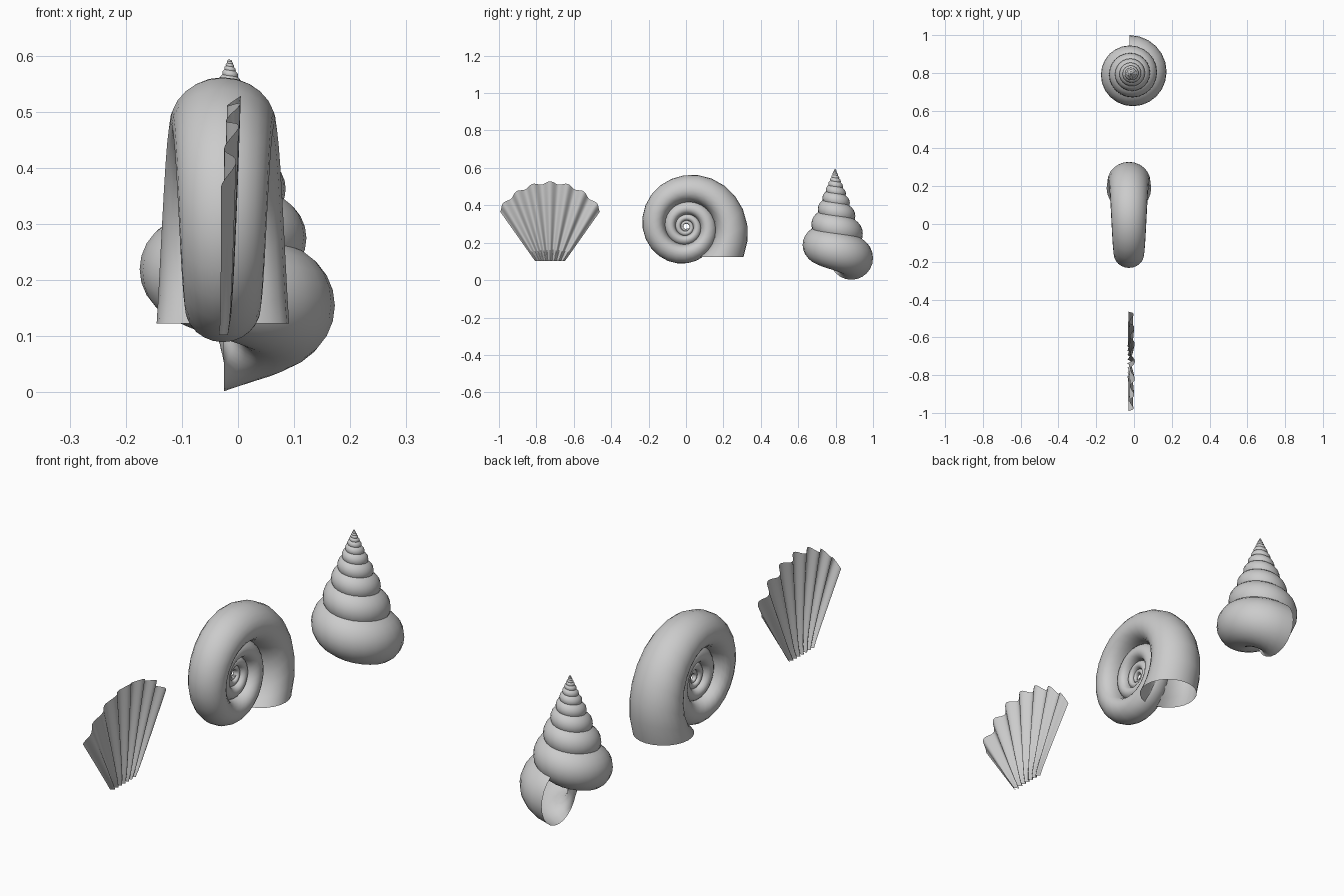
import bpy, math
from mathutils import Vector, Matrix

if "Cube" in bpy.data.objects:
    bpy.data.objects.remove(bpy.data.objects["Cube"])


def grid_object(name, rows, closed):
    """Skin a list of equal-length point rows with quads."""
    n = len(rows[0])
    verts = [p for row in rows for p in row]
    faces = []
    for i in range(len(rows) - 1):
        for j in range(n if closed else n - 1):
            k = (j + 1) % n
            faces.append((i * n + j, i * n + k, (i + 1) * n + k, (i + 1) * n + j))
    mesh = bpy.data.meshes.new(name)
    mesh.from_pydata(verts, [], faces)
    obj = bpy.data.objects.new(name, mesh)
    bpy.context.collection.objects.link(obj)
    bpy.ops.object.select_all(action='DESELECT')
    obj.select_set(True)
    bpy.context.view_layer.objects.active = obj
    bpy.ops.object.shade_smooth_by_angle(angle=math.radians(50))
    return obj


def spiral_shell(name, apex, mouth, ratio, turns, axis, direction, steps=24):
    """Shrink and rotate the mouth ring about the apex, whorl by whorl."""
    rows = []
    for i in range(turns * steps + 1):
        t = i / steps
        m = Matrix.Rotation(direction * t * math.tau, 3, axis) * (ratio ** t)
        rows.append([Vector(apex) + m @ p for p in mouth])
    return grid_object(name, rows, True)


def circle(center, radius, u, v, n=24):
    c, u, v = Vector(center), Vector(u), Vector(v)
    return [c + radius * (math.cos(a) * u + math.sin(a) * v)
            for a in (math.tau * i / n for i in range(n))]


# Flat coiled shell, mouth facing down
spiral_shell("coiled_shell", (-0.027, 0, 0.285),
             circle((0, 0.189, -0.162), 0.118, (0, 1, 0), (1, 0, 0)),
             0.5, 4, 'X', 1)

# Tall conical shell, mouth facing -x
spiral_shell("conical_shell", (-0.015, 0.797, 0.6),
             circle((-0.01, 0.087, -0.482), 0.116, (0, 1, 0), (0, 0, 1)),
             0.73, 13, 'Z', -1)

# Ribbed fan shell
RIBS, COLS, LEVELS = 7, 84, 12
rows = []
for j in range(LEVELS + 1):
    s = j / LEVELS
    row = []
    for i in range(COLS + 1):
        u = 2 * i / COLS - 1
        rib = math.cos(RIBS * math.pi * u)
        a = u * math.radians(59)
        r = 0.313 + 0.007 * rib
        y = (1 - s) * 0.08 * u + s * r * math.sin(a) * 1.015
        z = (1 - s) * 0.102 + s * (0.208 + r * math.cos(a))
        x = -0.026 + 0.019 * (1 - 0.6 * u * u) * math.sqrt(s) + (0.008 + 0.004 * s) * rib
        row.append((x, -0.727 + y, z))
    rows.append(row)
grid_object("fan_shell", rows, False)
